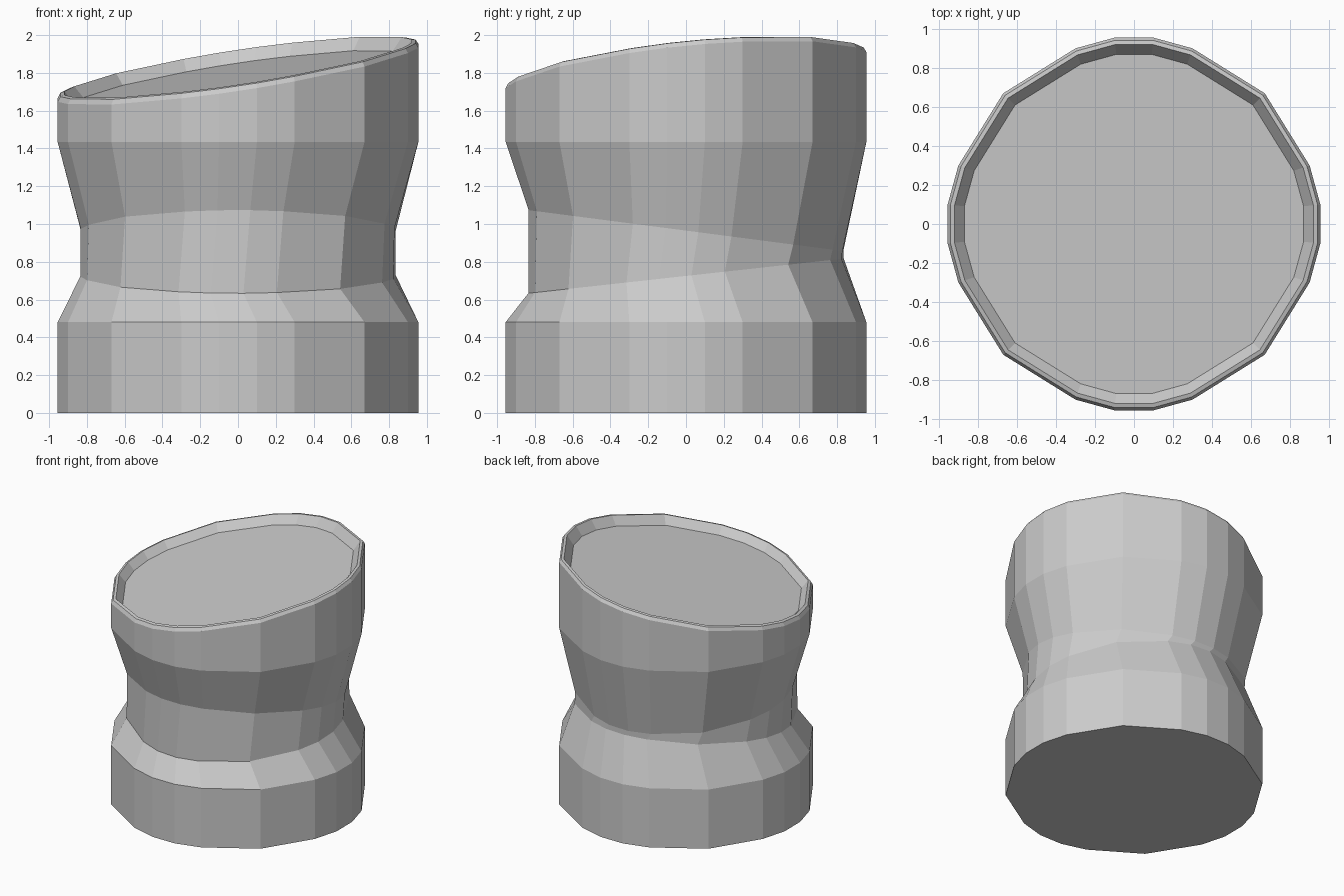
import bpy, bmesh, math

cube = bpy.data.objects.get("Cube")
if cube:
    bpy.data.objects.remove(cube, do_unlink=True)

# One flat grey
grey = bpy.data.materials.new("plain_grey")
grey.use_nodes = True
colour = (0.6, 0.6, 0.6, 1)
grey.diffuse_color = colour
grey.node_tree.nodes["Principled BSDF"].inputs["Base Color"].default_value = colour

# Twenty-sided outline, made by turning one quadrant
quadrant = [(0.955, 0.1), (0.9, 0.3), (0.67, 0.67), (0.3, 0.9), (0.1, 0.955)]
outline = []
for turn in range(4):
    for x, y in quadrant:
        for _ in range(turn):
            x, y = -y, x
        outline.append((x, y))

TOP = (1.83, 0.15, 0.1)  # slanted plane of the rim: height, x slope, y slope


def rim(drop):
    return (TOP[0] - drop, TOP[1], TOP[2])


# Each ring: scale, twist in degrees, plane it lies in
rings = [
    (1.0, 0, (0, 0, 0)),
    (1.0, 0, (0.48, 0, 0)),
    (0.87, -4, (0.725, 0, 0.11)),     # lower waist
    (0.87, -1.5, (0.965, 0, -0.13)),  # upper waist
    (1.0, 0, (1.435, 0, 0)),
    (1.0, 0, rim(0.03)),              # bevelled rim
    (0.985, 0, rim(0.005)),
    (0.963, 0, rim(0)),
    (0.91, 0, rim(0.065)),            # recessed top
]

bm = bmesh.new()
loops = []
for scale, twist, (height, slope_x, slope_y) in rings:
    c, s = math.cos(math.radians(twist)), math.sin(math.radians(twist))
    loop = []
    for px, py in outline:
        x, y = scale * (px * c - py * s), scale * (px * s + py * c)
        loop.append(bm.verts.new((x, y, height + slope_x * x + slope_y * y)))
    loops.append(loop)

# Walls between rings, then the two end caps
count = len(outline)
for low, high in zip(loops, loops[1:]):
    for i in range(count):
        j = (i + 1) % count
        bm.faces.new((low[i], low[j], high[j], high[i]))
bm.faces.new(loops[0][::-1])
bm.faces.new(loops[-1])
bm.normal_update()

mesh = bpy.data.meshes.new("waisted_pedestal")
bm.to_mesh(mesh)
bm.free()
mesh.materials.append(grey)
pedestal = bpy.data.objects.new("waisted_pedestal", mesh)
bpy.context.collection.objects.link(pedestal)
